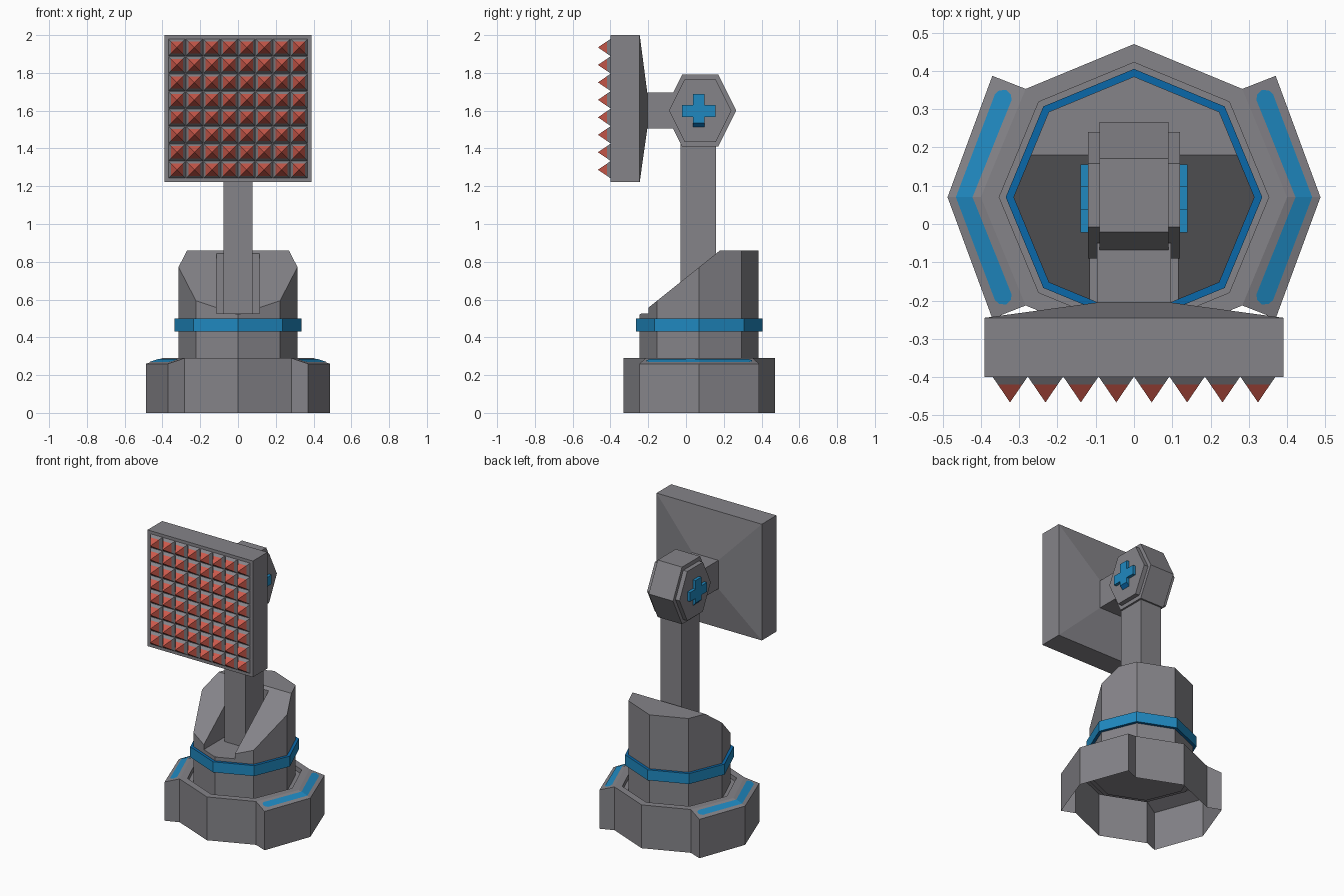
import bpy, bmesh, math
from mathutils import Vector

if "Cube" in bpy.data.objects:
    bpy.data.objects.remove(bpy.data.objects["Cube"])

CY = 0.07  # centre of the octagonal base in y


def material(name, rgb):
    m = bpy.data.materials.new(name)
    m.diffuse_color = (*rgb, 1)
    m.use_nodes = True
    m.node_tree.nodes["Principled BSDF"].inputs["Base Color"].default_value = m.diffuse_color
    return m


GREY = material("metal_grey", (0.235, 0.23, 0.25))
BLUE = material("light_blue", (0.014, 0.25, 0.53))
DEEP = material("deep_blue", (0.003, 0.14, 0.40))
RED = material("spike_red", (0.60, 0.10, 0.07))


def finish(name, bm, *mats, normals=True):
    if normals:
        bmesh.ops.recalc_face_normals(bm, faces=bm.faces[:])
    me = bpy.data.meshes.new(name)
    bm.to_mesh(me)
    bm.free()
    for m in mats:
        me.materials.append(m)
    ob = bpy.data.objects.new(name, me)
    bpy.context.collection.objects.link(ob)
    return ob


def octagon(r, z):
    return [Vector((r * math.sin(i * math.pi / 4), CY + r * math.cos(i * math.pi / 4), z)) for i in range(8)]


def loft(bm, rings, cap_start=True, cap_end=True):
    """Skin equal-length closed rings of points."""
    vs = [[bm.verts.new(p) for p in r] for r in rings]
    n = len(vs[0])
    for a, b in zip(vs, vs[1:]):
        for i in range(n):
            bm.faces.new((a[i], a[(i + 1) % n], b[(i + 1) % n], b[i]))
    if cap_start:
        bm.faces.new(vs[0][::-1])
    if cap_end:
        bm.faces.new(vs[-1])
    return vs


def rect(x, z0, z1, y):
    return [Vector((-x, y, z0)), Vector((x, y, z0)), Vector((x, y, z1)), Vector((-x, y, z1))]


def box(name, lo, hi, mat):
    bm = bmesh.new()
    loft(bm, [rect(hi[0], lo[2], hi[2], y) for y in (lo[1], hi[1])])
    return finish(name, bm, mat)


# Base: open-bottomed octagonal shell with side wings and a recessed top
inner = octagon(0.40, 0.29)
bm = bmesh.new()
outer_top, lip = [bm.verts.new(p) for p in inner], [bm.verts.new(p) for p in octagon(0.352, 0.29)]
floor = [bm.verts.new(p) for p in octagon(0.352, 0.26)]
for i in range(8):
    j = (i + 1) % 8
    bm.faces.new((outer_top[i], outer_top[j], lip[j], lip[i]))
    bm.faces.new((lip[i], lip[j], floor[j], floor[i]))
bm.faces.new(floor)


def wing_points(side, z):
    return [Vector((side * x, y, z)) for x, y in ((0.37, 0.387), (0.487, CY), (0.37, -0.247))]


outline = {}
for side, ids in ((1, (1, 2, 3)), (-1, (7, 6, 5))):
    w = [bm.verts.new(p) for p in wing_points(side, 0.26)]
    t = [outer_top[i] for i in ids]
    for k in (0, 1):  # sloping wing tops
        bm.faces.new((t[k], t[k + 1], w[k + 1], w[k]))
    outline[side] = (t, w)
(rt, rw), (lt, lw) = outline[1], outline[-1]
loop = [outer_top[0], rt[0], *rw, rt[2], outer_top[4], lt[2], *lw[::-1], lt[0]]
low = [bm.verts.new((v.co.x, v.co.y, 0)) for v in loop]
for i in range(len(loop)):  # outer walls
    j = (i + 1) % len(loop)
    bm.faces.new((low[i], low[j], loop[j], loop[i]))
finish("base", bm, GREY)

# Rounded blue stripes lying on the wing slopes
for side, ids, label in ((1, (1, 2, 3), "right"), (-1, (7, 6, 5), "left")):
    bm = bmesh.new()
    w = wing_points(side, 0.26)
    for end in (0, 2):
        ie, im = inner[ids[end]], inner[ids[1]]
        pts = []
        for s, t in ((0, .25), (.87, .25), (.91, .32), (.935, .5), (.91, .68), (.87, .75), (0, .75)):
            p = im.lerp(ie, s).lerp(w[1].lerp(w[end], s), t)
            pts.append(bm.verts.new(p + Vector((0, 0, 0.003))))
        f = bm.faces.new(pts)
        f.normal_update()
        if f.normal.z < 0:
            f.normal_flip()
    finish(label + "_wing_stripe", bm, BLUE, normals=False)

# Body: octagonal column with a slanted top
bm = bmesh.new()
loft(bm, [octagon(0.315, 0.25), octagon(0.315, 0.86)])
cut = bmesh.ops.bisect_plane(bm, geom=bm.verts[:] + bm.edges[:] + bm.faces[:],
                             plane_co=(0, 0.18, 0.86), plane_no=(0, -0.8, 1), clear_outer=True)
bmesh.ops.holes_fill(bm, edges=[e for e in bm.edges if e.is_boundary])
body = finish("body", bm, GREY)

# Slot for the arm
slot = box("slot_cutter", (-0.115, -0.5, 0.525), (0.115, 0.16, 1.2), GREY)
slot.hide_render = True
slot.hide_viewport = True
mod = body.modifiers.new("slot", 'BOOLEAN')
mod.operation = 'DIFFERENCE'
mod.solver = 'EXACT'
mod.object = slot

# Blue band around the body, with deeper blue upper and lower rims
bm = bmesh.new()
loft(bm, [octagon(r, z) for r, z in ((0.31, 0.43), (0.335, 0.43), (0.335, 0.50), (0.312, 0.50))], False, False)
bmesh.ops.recalc_face_normals(bm, faces=bm.faces[:])
for f in bm.faces:
    if f.normal.xy.dot(f.calc_center_median().xy - Vector((0, CY))) < 0:
        f.normal_flip()
    f.material_index = int(abs(f.normal.z) > 0.5)
    if f.material_index and (f.normal.z > 0) != (f.calc_center_median().z > 0.46):
        f.normal_flip()
finish("band", bm, BLUE, DEEP, normals=False)

# Arm and neck
box("arm", (-0.078, -0.03, 0.52), (0.078, 0.16, 1.5), GREY)
box("neck", (-0.096, -0.21, 1.505), (0.096, -0.05, 1.695), GREY)

# Hexagonal joint with smaller end caps
HEX = ((1, 0), (0.5, 1), (-0.5, 1), (-1, 0), (-0.5, -1), (0.5, -1))


def hexagon(x, r):
    return [Vector((x, 0.075 + r * a, 1.6 + r * b)) for a, b in HEX]


bm = bmesh.new()
loft(bm, [hexagon(x, r) for x, r in ((-0.12, 0.165), (-0.09, 0.165), (-0.09, 0.191),
                                     (0.09, 0.191), (0.09, 0.165), (0.12, 0.165))])
finish("joint", bm, GREY)

# Raised crosses on both ends of the joint
A, B = 0.031, 0.089
CROSS = ((A, A), (A, B), (-A, B), (-A, A), (-B, A), (-B, -A),
         (-A, -A), (-A, -B), (A, -B), (A, -A), (B, -A), (B, A))
for side, label in ((1, "right"), (-1, "left")):
    bm = bmesh.new()
    rings = [[Vector((side * x, 0.067 + a, 1.598 + b + (0.027 if b == -B and x > 0.13 else 0)))
              for a, b in CROSS] for x in (0.115, 0.14)]
    loft(bm, rings)
    bm.normal_update()
    for f in bm.faces:  # slanted underside is deeper blue
        f.material_index = int(len(f.verts) == 4 and f.calc_center_median().z < 1.53)
    finish(label + "_cross", bm, BLUE, DEEP)

# Panel with a pyramidal back
bm = bmesh.new()
loft(bm, [rect(0.39, 1.222, 2.0, -0.40), rect(0.39, 1.222, 2.0, -0.245), rect(0.096, 1.505, 1.695, -0.205)])
finish("panel", bm, GREY)

# Grid of spikes: grey feet, red tips
PITCH = 0.0925
bm = bmesh.new()
for i in range(8):
    for j in range(8):
        cx, cz = (i - 3.5) * PITCH, 1.611 + (j - 3.5) * PITCH
        rings = [[Vector((cx + sx * h, y, cz + sz * h)) for sx, sz in ((-1, -1), (1, -1), (1, 1), (-1, 1))]
                 for h, y in ((0.045, -0.40), (0.032, -0.419))]
        vs = loft(bm, rings, False, False)
        tip = bm.verts.new((cx, -0.466, cz))
        for k in range(4):
            bm.faces.new((vs[1][k], vs[1][(k + 1) % 4], tip)).material_index = 1
bm.normal_update()
for f in bm.faces:
    if f.normal.y > 0:
        f.normal_flip()
finish("spikes", bm, GREY, RED, normals=False)
